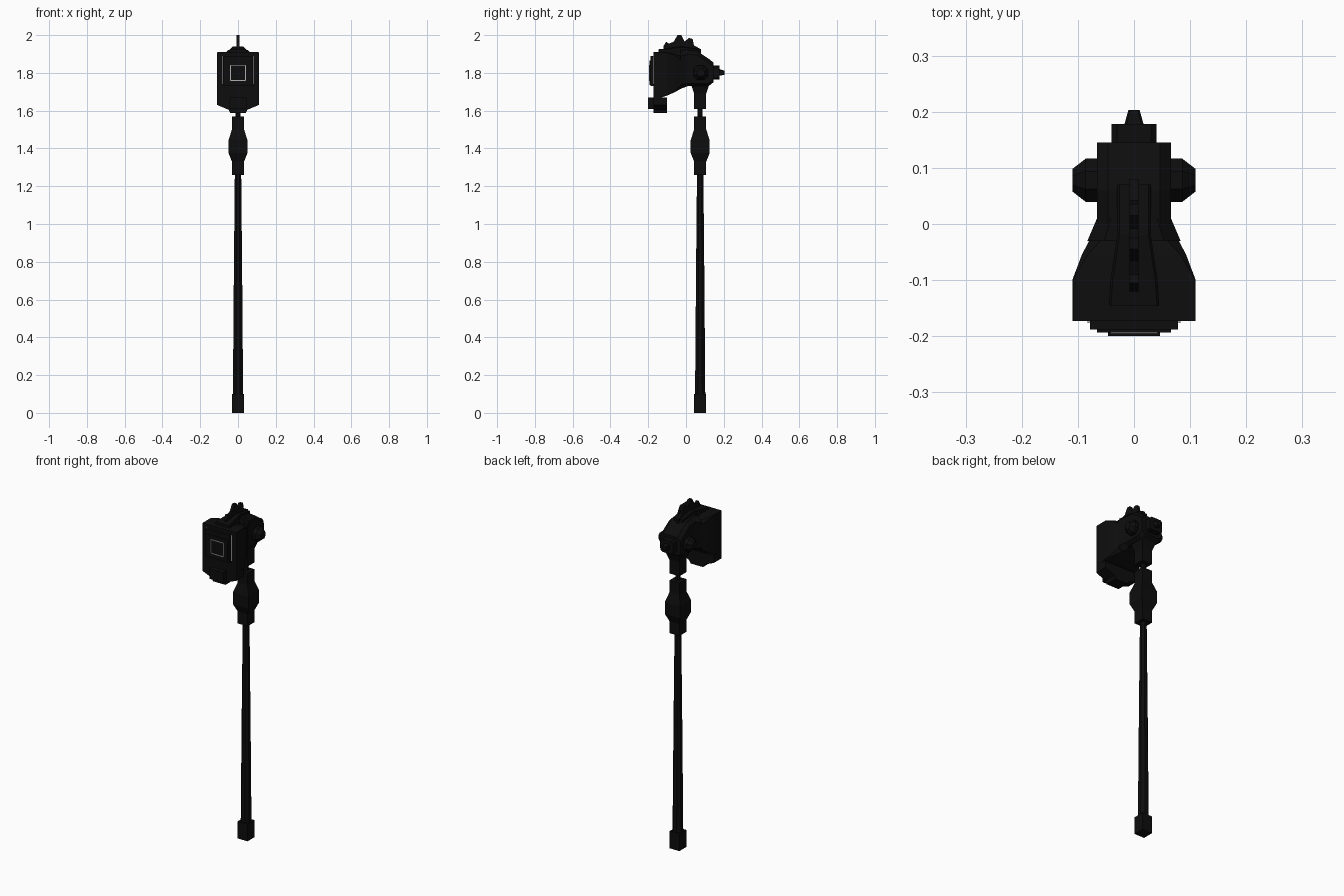
import bpy, bmesh, math
from mathutils import Vector


def mat(name, rgb):
    m = bpy.data.materials.new(name)
    m.diffuse_color = (*rgb, 1)
    return m


BLACK = mat("black metal", (0.004, 0.004, 0.004))
PALE = mat("pale inlay", (0.45, 0.45, 0.45))
SY = 0.075   # shaft centre line in y


def loft(name, rings, m=BLACK):
    """Skin a list of equal-length point rings and cap both ends."""
    bm = bmesh.new()
    vs = [[bm.verts.new(p) for p in r] for r in rings]
    n = len(vs[0])
    for a, b in zip(vs, vs[1:]):
        for i in range(n):
            bm.faces.new((a[i], a[(i + 1) % n], b[(i + 1) % n], b[i]))
    bm.faces.new(vs[0][::-1])
    bm.faces.new(vs[-1])
    bmesh.ops.recalc_face_normals(bm, faces=bm.faces[:])
    me = bpy.data.meshes.new(name)
    bm.to_mesh(me)
    bm.free()
    me.materials.append(m)
    ob = bpy.data.objects.new(name, me)
    bpy.context.collection.objects.link(ob)
    return ob


def post(name, levels, sides=4):
    """Upright prism on the shaft line; levels = (z, half width)."""
    k = 1 / math.cos(math.pi / sides)
    ang = [math.pi / sides + 2 * math.pi * i / sides for i in range(sides)]
    return loft(name, [[(r * k * math.cos(a), SY + r * k * math.sin(a), z) for a in ang]
                       for z, r in levels])


def along_y(name, secs, m=BLACK):
    """Chamfered sections along y; secs = (y, half width, z low, z high, low chamfer, high chamfer)."""
    rings = []
    for y, w, lo, hi, cl, ch in secs:
        half = [(w - cl, lo), (w, lo + cl * 0.7), (w, hi - ch), (w - ch, hi)]
        pts = half + [(-x, z) for x, z in reversed(half)]
        rings.append([(x, y, z) for x, z in pts])
    return loft(name, rings, m)


def box(name, x0, x1, y0, y1, z0, z1, m=BLACK):
    return loft(name, [[(x0, y0, z), (x1, y0, z), (x1, y1, z), (x0, y1, z)] for z in (z0, z1)], m)


# handle
post("pommel", [(0, 0.032), (0.10, 0.032)])
post("shaft", [(0.10, 0.027), (0.74, 0.022), (1.26, 0.017)], 8)
post("grip", [(1.26, 0.032), (1.33, 0.032), (1.375, 0.05), (1.445, 0.05), (1.50, 0.032), (1.57, 0.032)])
post("neck", [(1.56, 0.013), (1.62, 0.013)], 8)
post("socket", [(1.61, 0.032), (1.69, 0.032), (1.735, 0.047), (1.78, 0.047)])

# striking block, tapering backwards
e = 0.001
along_y("striking_block", [(-0.173, 0.11, 1.655, 1.91, e, e), (-0.10, 0.11, 1.68, 1.91, e, e),
                           (-0.055, 0.093, 1.70, 1.90, 0.01, 0.01), (-0.03, 0.08, 1.715, 1.89, 0.02, 0.02)])
# chin under the striking block
chin = [(-0.11, 1.67), (-0.11, 1.63), (-0.05, 1.605), (-0.04, 1.587),
        (0.04, 1.587), (0.05, 1.605), (0.11, 1.63), (0.11, 1.67)]
loft("chin", [[(x, y, z) for x, z in chin] for y in (-0.173, -0.10)])
box("chin_plate", -0.046, 0.046, -0.2, -0.17, 1.61, 1.67)

# striking face plates and pale inlays
box("face_plate", -0.078, 0.078, -0.188, -0.17, 1.73, 1.89)
box("face_panel", -0.066, 0.066, -0.193, -0.185, 1.735, 1.865)
for s in (-1, 1):
    box("face_edge_inlay", s * 0.081 - 0.002, s * 0.081 + 0.002, -0.176, -0.172, 1.74, 1.89, PALE)
    box("square_inlay_side", s * 0.04 - 0.002, s * 0.04 + 0.002, -0.195, -0.192, 1.76, 1.84, PALE)
for z in (1.76, 1.84):
    box("square_inlay_bar", -0.04, 0.04, -0.195, -0.192, z - 0.002, z + 0.002, PALE)

# collar and rear body
along_y("collar", [(-0.03, 0.083, 1.715, 1.92, 0.03, 0.03), (0.01, 0.066, 1.73, 1.92, 0.025, 0.025)])
along_y("rear_body", [(0.0, 0.066, 1.73, 1.92, 0.02, 0.02), (0.06, 0.066, 1.73, 1.915, 0.02, 0.02),
                      (0.12, 0.066, 1.73, 1.875, 0.02, 0.02), (0.145, 0.066, 1.75, 1.855, 0.02, 0.02)])
along_y("back_cap", [(0.14, 0.04, 1.765, 1.84, 0.01, 0.01), (0.178, 0.04, 1.765, 1.84, 0.01, 0.01)])
along_y("back_spike", [(0.178, 0.017, 1.785, 1.82, 0.004, 0.004), (0.203, 0.01, 1.79, 1.812, 0.003, 0.003)])

# side bosses, chamfered octagons
for s in (-1, 1):
    rings = []
    for x, r in ((0.06, 0.0385), (0.086, 0.0385), (0.11, 0.02)):
        k = r / math.cos(math.pi / 8)
        rings.append([(s * x, 0.078 + k * math.cos(math.pi / 8 + i * math.pi / 4),
                       1.80 + k * math.sin(math.pi / 8 + i * math.pi / 4)) for i in range(8)])
    loft("side_boss", rings)

# top ridge plate and toothed crest
along_y("top_plate", [(-0.145, 0.045, 1.89, 1.925, e, 0.004), (-0.10, 0.042, 1.88, 1.93, e, 0.004),
                      (-0.02, 0.03, 1.88, 1.94, e, 0.004), (0.07, 0.03, 1.88, 1.925, e, 0.004)])
crest = [(-0.12, 1.89), (-0.12, 1.94), (-0.105, 1.965), (-0.09, 1.955), (-0.065, 1.965), (-0.045, 2.0),
         (-0.025, 2.0), (-0.008, 1.965), (0.015, 1.985), (0.035, 1.98), (0.042, 1.945), (0.08, 1.925),
         (0.08, 1.89)]
loft("crest", [[(x, y, z) for y, z in crest] for x in (-0.008, 0.008)])
